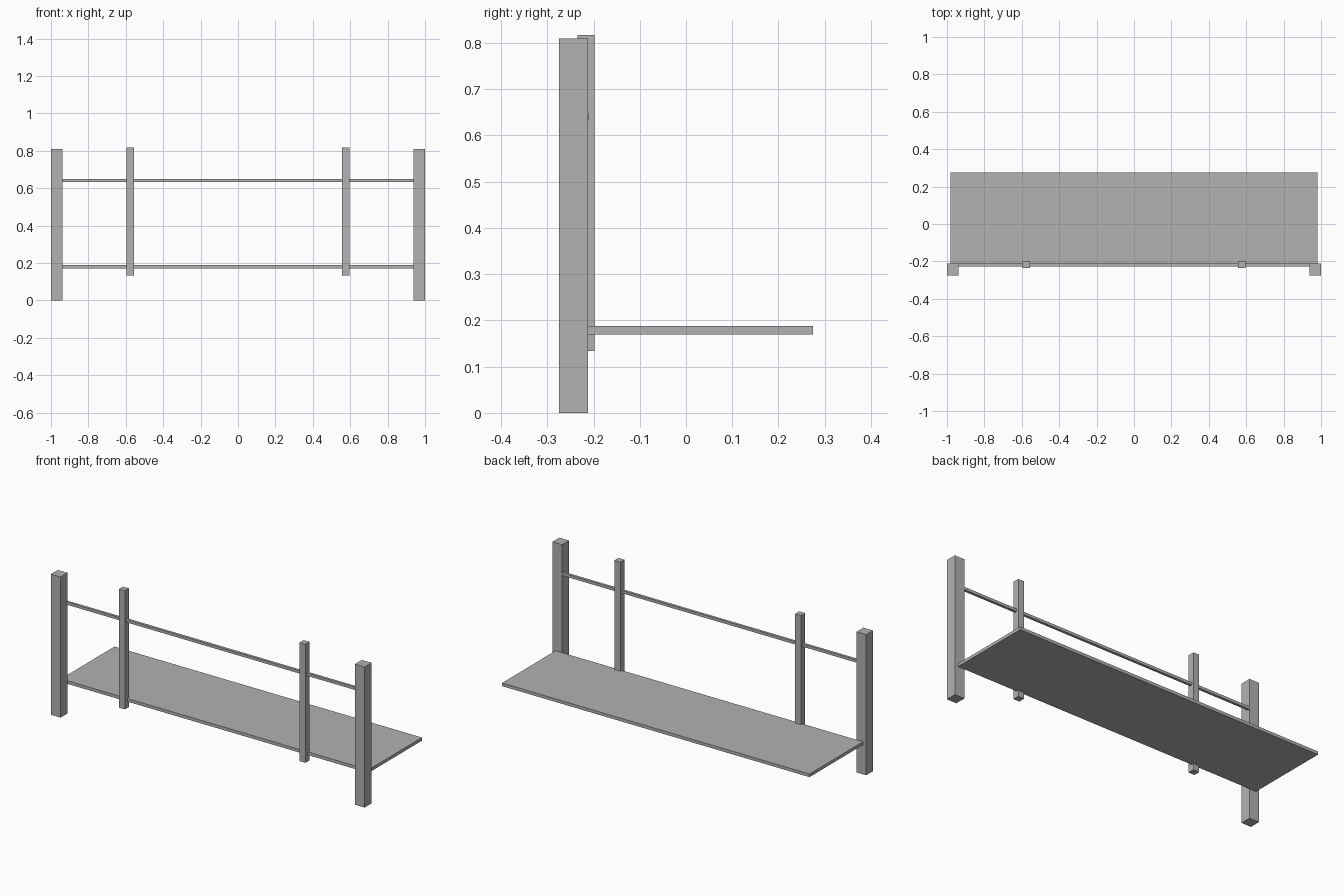
import bpy

cube = bpy.data.objects.get("Cube")
if cube:
    bpy.data.objects.remove(cube, do_unlink=True)

GREY = (0.445, 0.445, 0.445, 1)
grey = bpy.data.materials.new("plain_grey")
grey.use_nodes = True
grey.diffuse_color = GREY
grey.node_tree.nodes["Principled BSDF"].inputs["Base Color"].default_value = GREY


def box(name, low, high):
    """Flat-sided block between two opposite corners."""
    centre = [(a + b) / 2 for a, b in zip(low, high)]
    bpy.ops.mesh.primitive_cube_add(size=1, location=centre)
    part = bpy.context.object
    part.name = name
    part.scale = [b - a for a, b in zip(low, high)]
    bpy.ops.object.transform_apply(location=False, rotation=False, scale=True)
    part.data.materials.append(grey)


def mirrored_post(name, inner, outer, front, back, bottom, top):
    """The same upright on both sides."""
    box("left_" + name, (inner, front, bottom), (outer, back, top))
    box("right_" + name, (-outer, front, bottom), (-inner, back, top))


# Heavy end posts standing on the ground
mirrored_post("end_post", 0.938, 1, -0.275, -0.212, 0, 0.81)

# Slim posts that pass through the front edge of the deck
mirrored_post("slim_post", 0.557, 0.595, -0.235, -0.198, 0.134, 0.817)

# Deck board behind the posts
box("deck_board", (-0.98, -0.212, 0.17), (0.98, 0.275, 0.188))

# Thin handrail between the end posts
box("handrail", (-0.938, -0.226, 0.633), (0.938, -0.211, 0.649))
